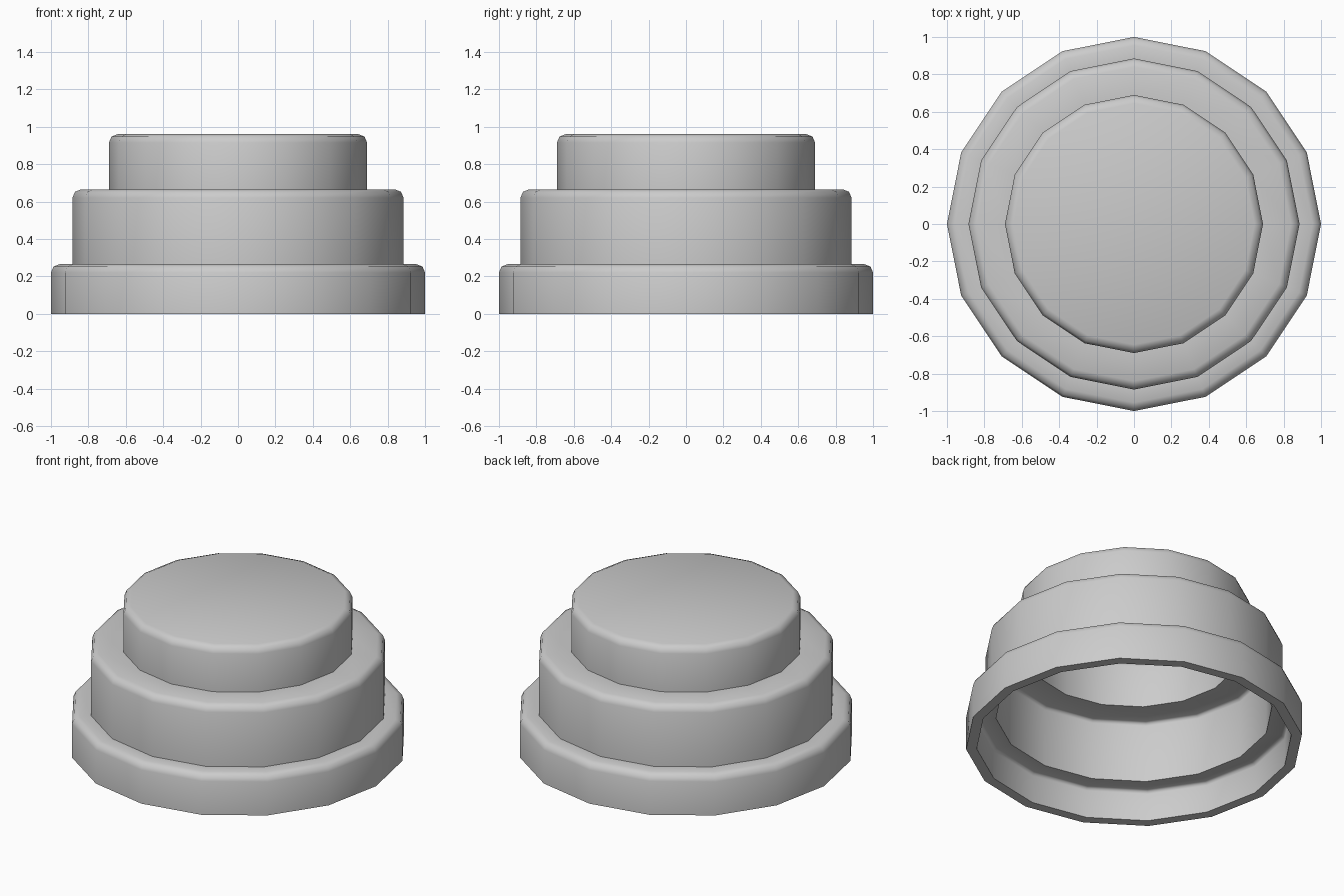
import bpy, bmesh, math

if "Cube" in bpy.data.objects:
    bpy.data.objects.remove(bpy.data.objects["Cube"])

SIDES = 16
WALL = 0.063
TIERS = [(1.0, 0.265), (0.885, 0.665), (0.69, 0.96)]  # radius, top height


# Half profile of the stepped surface, with rounded tier shoulders
def stepped_profile(inset, bevel):
    pts, bottom = [], 0.0
    for r, top in TIERS:
        r, top = r - inset, top - inset
        pts.append((r, bottom))
        for i in range(3):
            a = math.radians(45 * i)
            pts.append((r - bevel * (1 - math.cos(a)),
                        top - bevel * (1 - math.sin(a))))
        bottom = top
    return pts


# Revolve a profile and close its top with a single cap
def lathe_rings(bm, profile):
    rings = []
    for r, z in profile:
        rings.append([bm.verts.new((r * math.cos(2 * math.pi * k / SIDES),
                                    r * math.sin(2 * math.pi * k / SIDES), z))
                      for k in range(SIDES)])
    for lo, hi in zip(rings, rings[1:]):
        join(bm, lo, hi)
    bm.faces.new(rings[-1])
    return rings[0]


def join(bm, lo, hi):
    for k in range(SIDES):
        n = (k + 1) % SIDES
        bm.faces.new((lo[k], lo[n], hi[n], hi[k]))


# Hollow three-tier cap, open underneath
bm = bmesh.new()
outer_rim = lathe_rings(bm, stepped_profile(0.0, 0.045))
inner_rim = lathe_rings(bm, stepped_profile(WALL, 0.02))
join(bm, inner_rim, outer_rim)
bmesh.ops.recalc_face_normals(bm, faces=bm.faces)
mesh = bpy.data.meshes.new("stepped_cap")
bm.to_mesh(mesh)
bm.free()
cap = bpy.data.objects.new("stepped_cap", mesh)
bpy.context.collection.objects.link(cap)

# Smooth sides with crisp steps
bpy.context.view_layer.objects.active = cap
cap.select_set(True)
bpy.ops.object.shade_smooth_by_angle(angle=math.radians(50))
